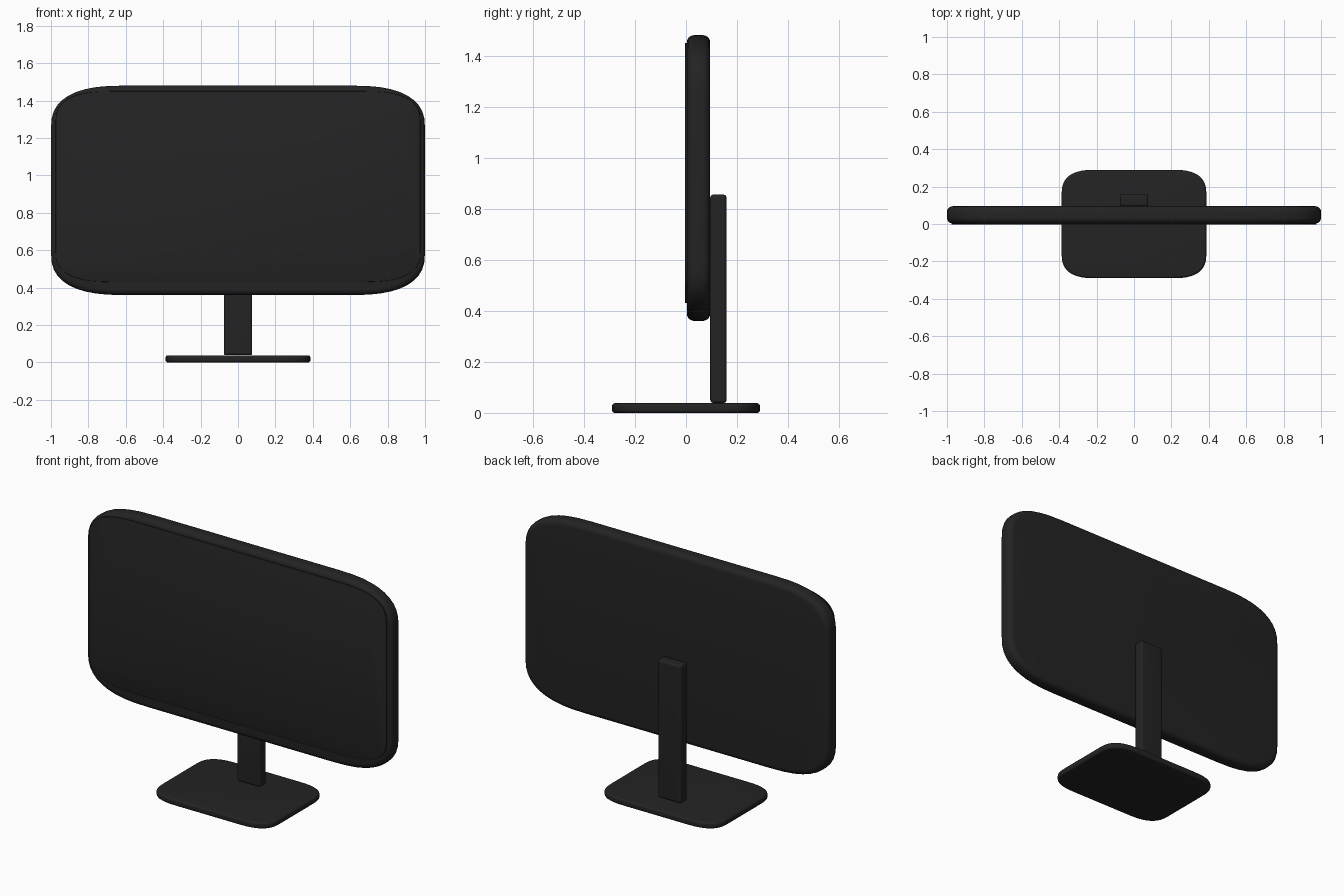
import bpy
import bmesh
from math import sin, cos, pi, radians
from mathutils import Matrix, Vector

cube = bpy.data.objects.get("Cube")
if cube:
    bpy.data.objects.remove(cube, do_unlink=True)

charcoal = bpy.data.materials.new("charcoal plastic")
charcoal.use_nodes = True
colour = (0.017, 0.017, 0.017, 1)
charcoal.diffuse_color = colour
charcoal.node_tree.nodes["Principled BSDF"].inputs["Base Color"].default_value = colour


def outline(hw, hh, a, b, power=2.6, steps=10):
    """Rectangle whose corners are soft superelliptic arcs of size a by b."""
    pts = []
    for sx, sy in ((1, 1), (-1, 1), (-1, -1), (1, -1)):
        arc = []
        for i in range(steps + 1):
            t = i / steps * pi / 2
            u = max(cos(t), 0) ** (2 / power)
            v = max(sin(t), 0) ** (2 / power)
            arc.append((sx * (hw - a + a * u), sy * (hh - b + b * v)))
        pts += arc if sx * sy > 0 else arc[::-1]
    return pts


def slab(name, size, corner, depth, edge, centre, upright=False, steps=5):
    """Rounded slab with softened rims; edge is (inset, height) of the rim."""
    inset, rise = edge
    arcs = [i / steps * pi / 2 for i in range(steps + 1)]
    rings = [(-depth / 2 + rise * (1 - sin(t)), inset * (1 - cos(t))) for t in reversed(arcs)]
    rings += [(-z, i) for z, i in reversed(rings)]
    bm = bmesh.new()
    loops = []
    for z, i in rings:
        pts = outline(size[0] - i, size[1] - i, corner[0] - i * 0.5, corner[1] - i * 0.5)
        loops.append([bm.verts.new((x, y, z)) for x, y in pts])
    for low, high in zip(loops, loops[1:]):
        for k in range(len(low)):
            n = (k + 1) % len(low)
            bm.faces.new((low[k], low[n], high[n], high[k]))
    bm.faces.new(loops[0][::-1])
    bm.faces.new(loops[-1])
    if upright:
        bm.transform(Matrix.Rotation(radians(90), 4, "X"))
    bm.transform(Matrix.Translation(Vector(centre)))
    bmesh.ops.recalc_face_normals(bm, faces=bm.faces)
    mesh = bpy.data.meshes.new(name)
    bm.to_mesh(mesh)
    bm.free()
    mesh.materials.append(charcoal)
    obj = bpy.data.objects.new(name, mesh)
    bpy.context.collection.objects.link(obj)
    bpy.ops.object.select_all(action="DESELECT")
    obj.select_set(True)
    bpy.context.view_layer.objects.active = obj
    bpy.ops.object.shade_smooth_by_angle(angle=radians(35))
    return obj


# Monitor housing and the thin display panel on its front
slab("housing", (1.0, 0.56), (0.4, 0.23), 0.092, (0.03, 0.03), (0, 0.049, 0.92), upright=True)
slab("display_panel", (0.975, 0.51), (0.3, 0.16), 0.008, (0.003, 0.003), (0, 0, 0.94),
     upright=True, steps=2)

# Stand: upright post behind the housing, and a flat foot
slab("stand_post", (0.076, 0.408), (0.014, 0.014), 0.064, (0.012, 0.012), (0, 0.127, 0.447),
     upright=True)
slab("stand_base", (0.387, 0.29), (0.18, 0.13), 0.038, (0.012, 0.012), (0, 0, 0.019))
